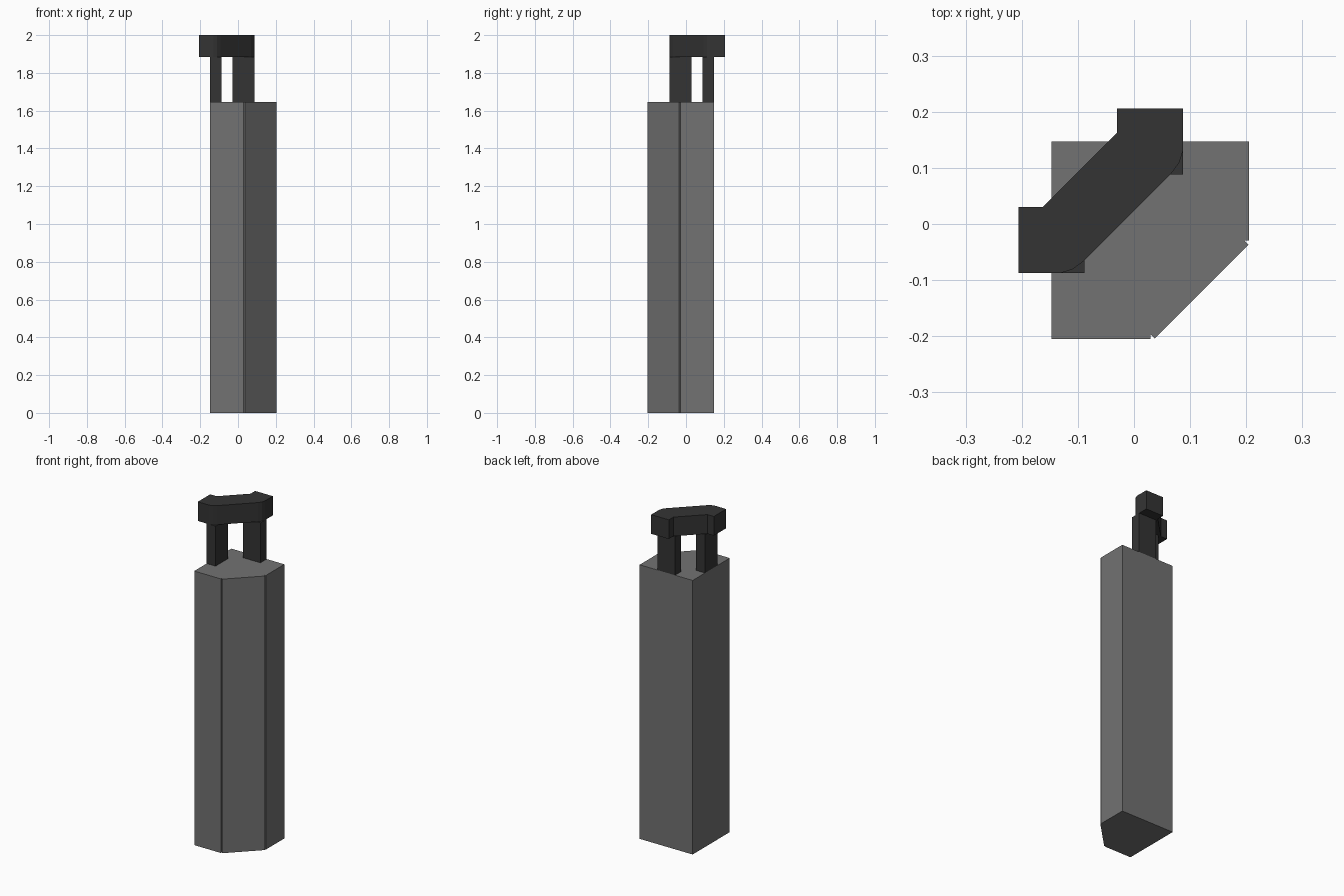
import bpy, bmesh

if "Cube" in bpy.data.objects:
    bpy.data.objects.remove(bpy.data.objects["Cube"])


def material(name, value):
    m = bpy.data.materials.new(name)
    m.diffuse_color = (value, value, value, 1)
    m.use_nodes = True
    m.node_tree.nodes["Principled BSDF"].inputs["Base Color"].default_value = m.diffuse_color
    return m


def prism(name, outline, z0, z1, mat):
    """Extrude a flat outline from z0 up to z1."""
    bm = bmesh.new()
    face = bm.faces.new([bm.verts.new((x, y, z0)) for x, y in outline])
    new = bmesh.ops.extrude_face_region(bm, geom=[face])["geom"]
    top = [v for v in new if isinstance(v, bmesh.types.BMVert)]
    bmesh.ops.translate(bm, verts=top, vec=(0, 0, z1 - z0))
    bmesh.ops.recalc_face_normals(bm, faces=bm.faces)
    mesh = bpy.data.meshes.new(name)
    bm.to_mesh(mesh)
    bm.free()
    mesh.materials.append(mat)
    obj = bpy.data.objects.new(name, mesh)
    bpy.context.collection.objects.link(obj)
    return obj


def mirrored(half):
    """Complete an outline that is symmetric about the line y = -x."""
    return half + [(-y, -x) for x, y in reversed(half)]


grey = material("mid grey", 0.168)
dark = material("dark grey", 0.034)

BODY_TOP, BAR_BOTTOM, TOP = 1.645, 1.885, 2.0

# Body: square column with one cut corner, framed by two thin grooves
body = [(0.205, 0.147), (0.205, -0.029), (0.196, -0.029), (0.204, -0.037)]
body = mirrored(body) + [(-0.147, 0.147)]
prism("body", body, 0, BODY_TOP, grey)

# Two posts, mirrored across the diagonal
post = [(-0.03, 0.088), (0.087, 0.088), (0.087, 0.147), (-0.03, 0.147)]
prism("right_post", post, BODY_TOP, BAR_BOTTOM, dark)
prism("left_post", [(-y, -x) for x, y in post], BODY_TOP, BAR_BOTTOM, dark)

# Handle bar: diagonal grip with square ends and softened outer corners
bar = [(-0.03, 0.163), (-0.03, 0.206), (0.087, 0.206), (0.087, 0.13),
       (0.081, 0.110), (0.068, 0.092)]
prism("handle_bar", mirrored(bar), BAR_BOTTOM, TOP, dark)
